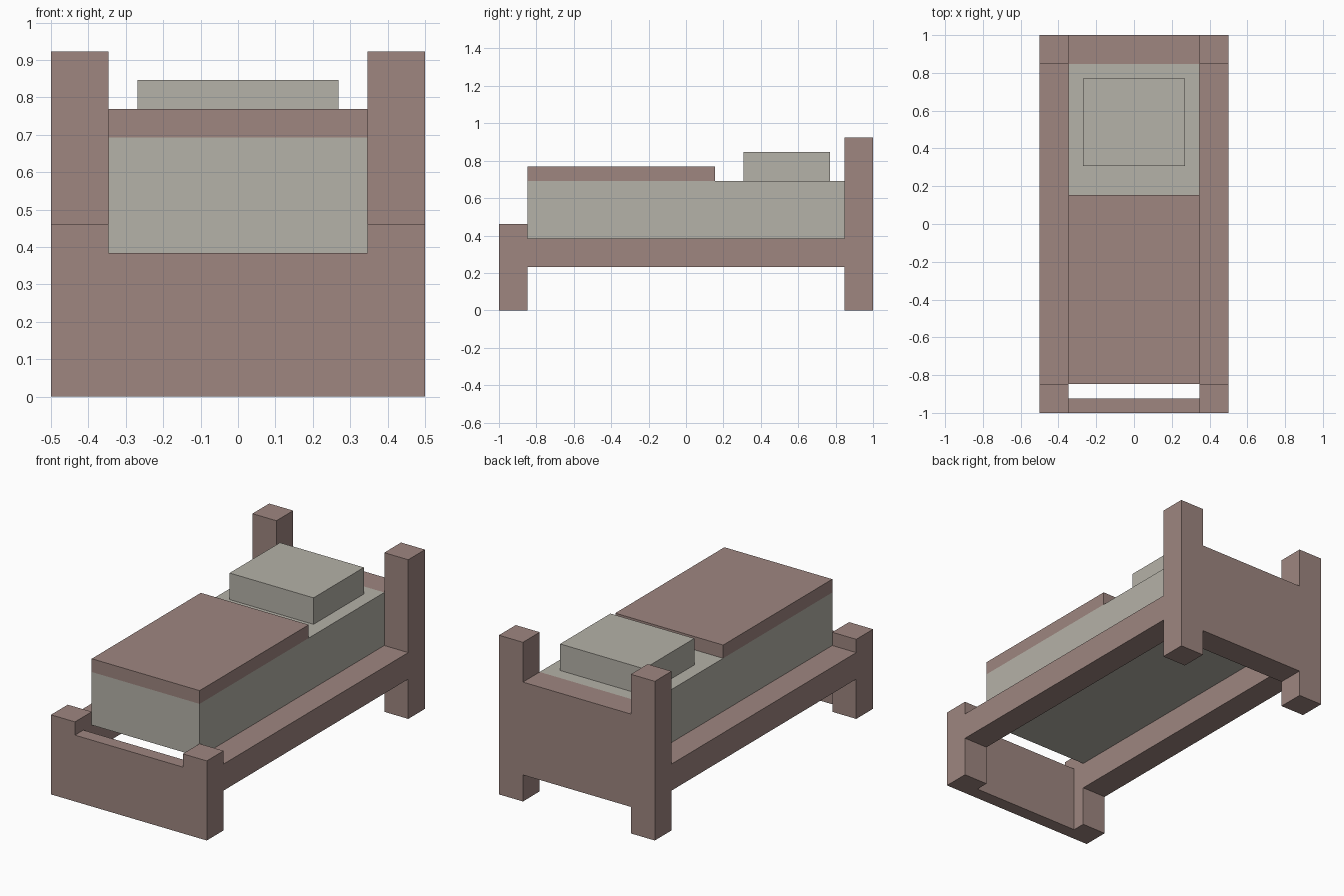
import bpy
import bmesh
from mathutils import Vector

U = 1 / 13  # the bed is laid out on a grid of 13 x 26 units

default = bpy.data.objects.get("Cube")
if default:
    bpy.data.objects.remove(default, do_unlink=True)


def material(name, rgb):
    mat = bpy.data.materials.new(name)
    mat.use_nodes = True
    colour = (*rgb, 1)
    mat.diffuse_color = colour
    mat.node_tree.nodes["Principled BSDF"].inputs["Base Color"].default_value = colour
    return mat


brown = material("dusty_brown", (0.342, 0.238, 0.216))
linen = material("grey_linen", (0.462, 0.445, 0.392))


def box(name, mat, x, y, z):
    """Box spanning the (low, high) ranges x, y, z, given in grid units."""
    low, high = (Vector(c) * U for c in zip(x, y, z))
    bm = bmesh.new()
    bmesh.ops.create_cube(bm, size=1)
    for v in bm.verts:
        v.co = (low + high) / 2 + v.co * (high - low)
    mesh = bpy.data.meshes.new(name)
    bm.to_mesh(mesh)
    bm.free()
    mesh.materials.append(mat)
    obj = bpy.data.objects.new(name, mesh)
    bpy.context.collection.objects.link(obj)
    return obj


# Posts and side rails, once per side
for side, x in (("left", (4.5, 6.5)), ("right", (-6.5, -4.5))):
    box(f"front_post_{side}", brown, x, (-13, -11), (0, 6))
    box(f"back_post_{side}", brown, x, (11, 13), (0, 12))
    box(f"side_rail_{side}", brown, x, (-11, 11), (3, 5))

# End boards between the posts
inner = (-4.5, 4.5)
box("footboard", brown, inner, (-13, -12), (0, 5))
box("headboard", brown, inner, (11, 13), (2, 9))

# Bedding
box("mattress", linen, inner, (-11, 11), (5, 9))
box("blanket", brown, inner, (-11, 2), (9, 10))
box("pillow", linen, (-3.5, 3.5), (4, 10), (9, 11))
